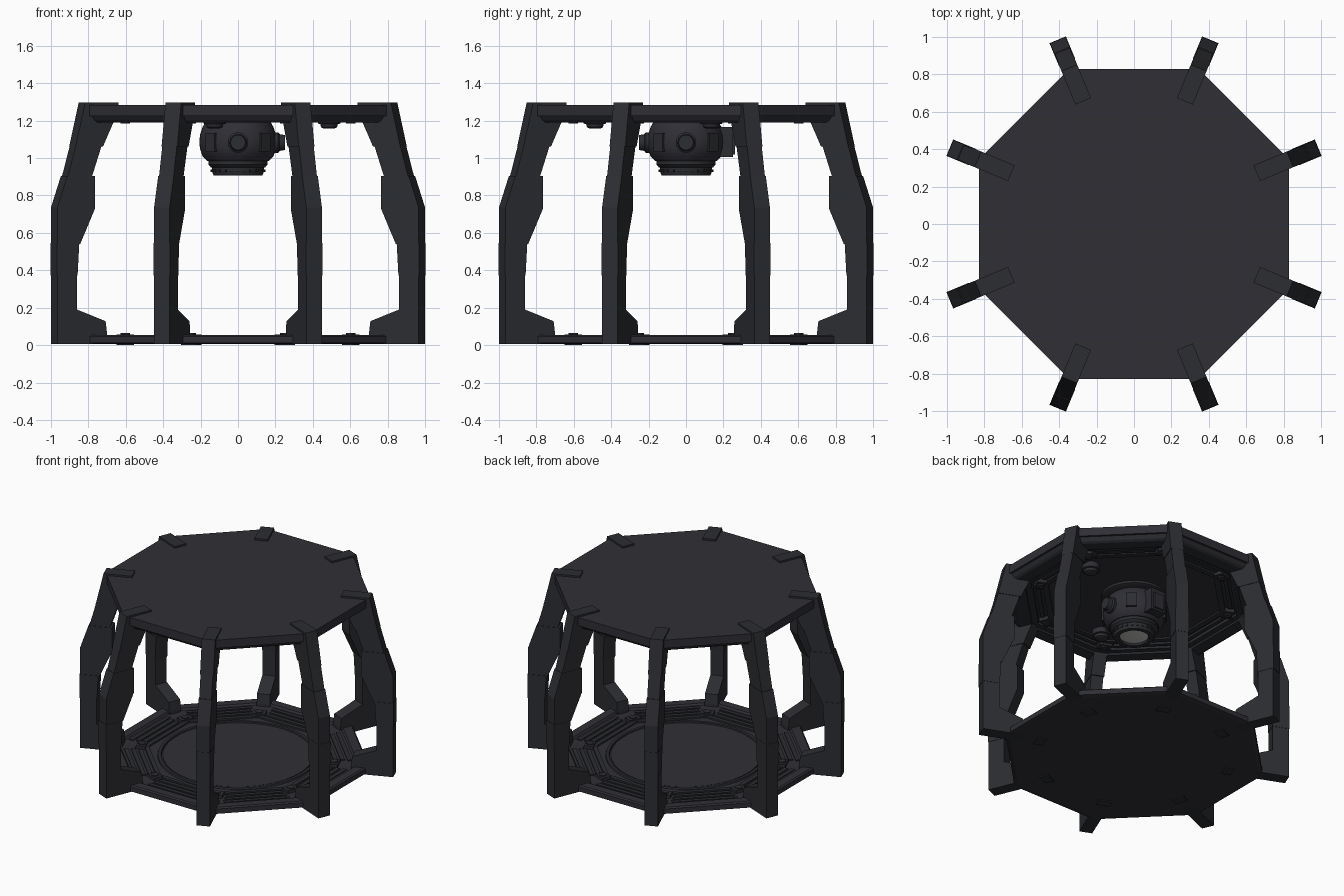
import bpy, math
from mathutils import Matrix, Vector

if "Cube" in bpy.data.objects:
    bpy.data.objects.remove(bpy.data.objects["Cube"])

def mat(name, rgb):
    m = bpy.data.materials.new(name)
    m.diffuse_color = (*rgb, 1)
    m.use_nodes = True
    m.node_tree.nodes["Principled BSDF"].inputs["Base Color"].default_value = m.diffuse_color
    return m

METAL = mat("dark blue grey metal", (0.028, 0.028, 0.036))
FRAME = mat("dark grey frame", (0.025, 0.026, 0.031))
GLASS = mat("pale lens", (0.55, 0.55, 0.53))
OCT = math.pi / 8
K = 1 / math.cos(OCT)            # apothem -> corner radius

def make(name, verts, faces, m, smooth=False, mw=None):
    me = bpy.data.meshes.new(name)
    me.from_pydata([tuple(v) for v in verts], [], faces)
    if mw:
        me.transform(mw)
    me.materials.append(m)
    if smooth:
        me.shade_smooth()
        me.set_sharp_from_angle(angle=math.radians(32))
    ob = bpy.data.objects.new(name, me)
    bpy.context.collection.objects.link(ob)
    return ob

def lathe(name, prof, n, m, rot=0, scale=1, mw=None, closed=False):
    """Revolve (radius, z) points, listed bottom to top on the outside."""
    verts, faces, P = [], [], len(prof)
    for r, z in prof:
        for i in range(n):
            a = rot + 2 * math.pi * i / n
            verts.append((r * scale * math.cos(a), r * scale * math.sin(a), z))
    for j in range(P if closed else P - 1):
        k = (j + 1) % P
        for i in range(n):
            i2 = (i + 1) % n
            faces.append((j*n + i, j*n + i2, k*n + i2, k*n + i))
    if not closed:
        faces.append(tuple(range(n - 1, -1, -1)))
        faces.append(tuple(range((P - 1) * n, P * n)))
    return make(name, verts, faces, m, n > 8, mw)

def octa(name, prof, m, closed=False):
    return lathe(name, prof, 8, m, OCT, K, None, closed)

def prism(name, poly, w, m, ang):
    """Extrude an (r, z) outline sideways by +-w and turn it to angle ang."""
    n = len(poly)
    verts = [(r, s * w, z) for s in (-1, 1) for r, z in poly]
    faces = [tuple(range(n)), tuple(range(2*n - 1, n - 1, -1))]
    faces += [(i, i + n, (i + 1) % n + n, (i + 1) % n) for i in range(n)]
    return make(name, verts, faces, m, False, Matrix.Rotation(ang, 4, 'Z'))

def bar(name, r0, r1, z0, z1, w, m, ang):
    return prism(name, [(r0, z0), (r1, z0), (r1, z1), (r0, z1)], w, m, ang)

# Floor: octagonal slab with stepped rim, and a round pad with a ring
octa("floor_slab", [(0.80, 0.006), (0.825, 0.012), (0.825, 0.047), (0.815, 0.055),
                    (0.755, 0.055), (0.745, 0.042), (0.60, 0.036)], METAL)
octa("floor_inner_frame", [(0.56, 0.03), (0.59, 0.03), (0.59, 0.048), (0.56, 0.048)],
     FRAME, True)
lathe("floor_pad_ring", [(0.505, 0.03), (0.535, 0.03), (0.53, 0.047), (0.51, 0.047)],
      64, FRAME, closed=True)
lathe("floor_pad", [(0.50, 0.03), (0.50, 0.043)], 64, METAL)

# Ceiling: octagonal roof with a bevelled, stepped hanging rim
octa("ceiling_slab", [(0.60, 1.222), (0.83, 1.225), (0.83, 1.285)], METAL)
octa("ceiling_rim", [(0.70, 1.19), (0.785, 1.19), (0.80, 1.20), (0.825, 1.24),
                     (0.825, 1.26), (0.66, 1.26), (0.66, 1.205), (0.70, 1.205)],
     FRAME, True)
octa("ceiling_inner_frame", [(0.55, 1.21), (0.59, 1.21), (0.59, 1.23), (0.55, 1.23)],
     FRAME, True)

# Raised strips along every side of floor and ceiling
for i in range(8):
    a = i * math.pi / 4
    for j in range(3):
        r = 0.61 + 0.045 * j
        w = 0.19 + 0.015 * j
        bar("floor_strip", r, r + 0.028, 0.03, 0.047, w, FRAME, a)
        bar("ceiling_strip", r, r + 0.028, 1.195 + 0.006 * (2 - j), 1.23, w, FRAME, a)

# Legs: five stacked segments with a roof tab, at the eight corners
SEGMENTS = [
    ("leg_foot", 0.045, [(1.064, 0.006), (1.064, 0.377), (0.95, 0.377), (0.95, 0.19),
                         (0.785, 0.128), (0.776, 0.06), (0.776, 0.006)]),
    ("leg_shin", 0.0475, [(1.066, 0.372), (1.066, 0.545), (0.938, 0.545), (0.948, 0.372)]),
    ("leg_knee", 0.045, [(1.064, 0.54), (1.064, 0.735), (1.006, 0.905), (0.846, 0.905),
                         (0.846, 0.73), (0.932, 0.54)]),
    ("leg_thigh", 0.042, [(1.002, 0.90), (0.955, 1.07), (0.805, 1.07), (0.863, 0.90)]),
    ("leg_top", 0.0455, [(0.958, 1.062), (0.903, 1.297), (0.71, 1.297), (0.71, 1.28),
                         (0.74, 1.27), (0.74, 1.19), (0.80, 1.062)]),
]
for i in range(8):
    a = OCT + i * math.pi / 4
    for name, w, poly in SEGMENTS:
        prism(name, poly, w, FRAME, a)
    # corner clamps on floor and ceiling
    bar("floor_clamp", 0.62, 0.685, 0.0, 0.058, 0.045, FRAME, a)
    bar("ceiling_clamp", 0.62, 0.685, 1.195, 1.23, 0.045, FRAME, a)
    for z0, z1 in ((0.05, 0.066), (1.186, 1.2)):
        p = Matrix.Translation((0.652 * math.cos(a), 0.652 * math.sin(a), 0))
        lathe("clamp_bolt", [(0.025, z0), (0.025, z1)], 12, METAL, mw=p)

# Hanging projector: rounded body, collar, lens
lathe("projector_body", [(0.13, 0.985), (0.165, 0.985), (0.19, 1.01), (0.203, 1.05),
                         (0.207, 1.085), (0.203, 1.125), (0.19, 1.165), (0.17, 1.20),
                         (0.15, 1.225)], 48, METAL)
lathe("projector_mount", [(0.20, 1.195), (0.22, 1.205), (0.22, 1.225)], 32, FRAME)
lathe("projector_collar", [(0.13, 0.945), (0.145, 0.95), (0.158, 0.965), (0.158, 0.99)],
      48, FRAME)
lathe("lens_ring", [(0.095, 0.915), (0.10, 0.907), (0.13, 0.907), (0.14, 0.93),
                    (0.14, 0.96), (0.095, 0.96)], 48, FRAME, closed=True)
lathe("lens", [(0.06, 0.916), (0.098, 0.922), (0.098, 0.95)], 40, GLASS)
for i in range(24):
    bar("lens_ring_tooth", 0.125, 0.146, 0.925, 0.94, 0.008, FRAME, i * math.pi / 12)

# Projector side knobs (front and right), rear box, surface panels
for a in (-math.pi / 2, 0):
    mw = (Matrix.Rotation(a, 4, 'Z') @ Matrix.Translation((0, 0, 1.083))
          @ Matrix.Rotation(math.pi / 2, 4, 'Y'))
    lathe("projector_knob", [(0.055, 0.19), (0.055, 0.215), (0.045, 0.222),
                             (0.04, 0.25)], 24, FRAME, mw=mw)
bar("rear_box", 0.15, 0.25, 1.005, 1.165, 0.06, FRAME, math.pi / 2)
bar("rear_box_cover", 0.25, 0.262, 1.02, 1.13, 0.04, METAL, math.pi / 2)
for i in range(4):
    bar("projector_panel", 0.15, 0.212, 1.035, 1.135, 0.035, FRAME,
        math.pi / 4 + i * math.pi / 2)

# Two small ceiling domes
for x, y in ((0.487, 0.135), (-0.125, -0.487)):
    lathe("ceiling_dome", [(0.03, 1.158), (0.043, 1.165), (0.047, 1.182), (0.06, 1.184),
                           (0.06, 1.225)], 24, METAL, mw=Matrix.Translation((x, y, 0)))

# Make all face directions point outward
import bmesh
for ob in bpy.context.collection.objects:
    bm = bmesh.new()
    bm.from_mesh(ob.data)
    bmesh.ops.recalc_face_normals(bm, faces=bm.faces)
    bm.to_mesh(ob.data)
    bm.free()
